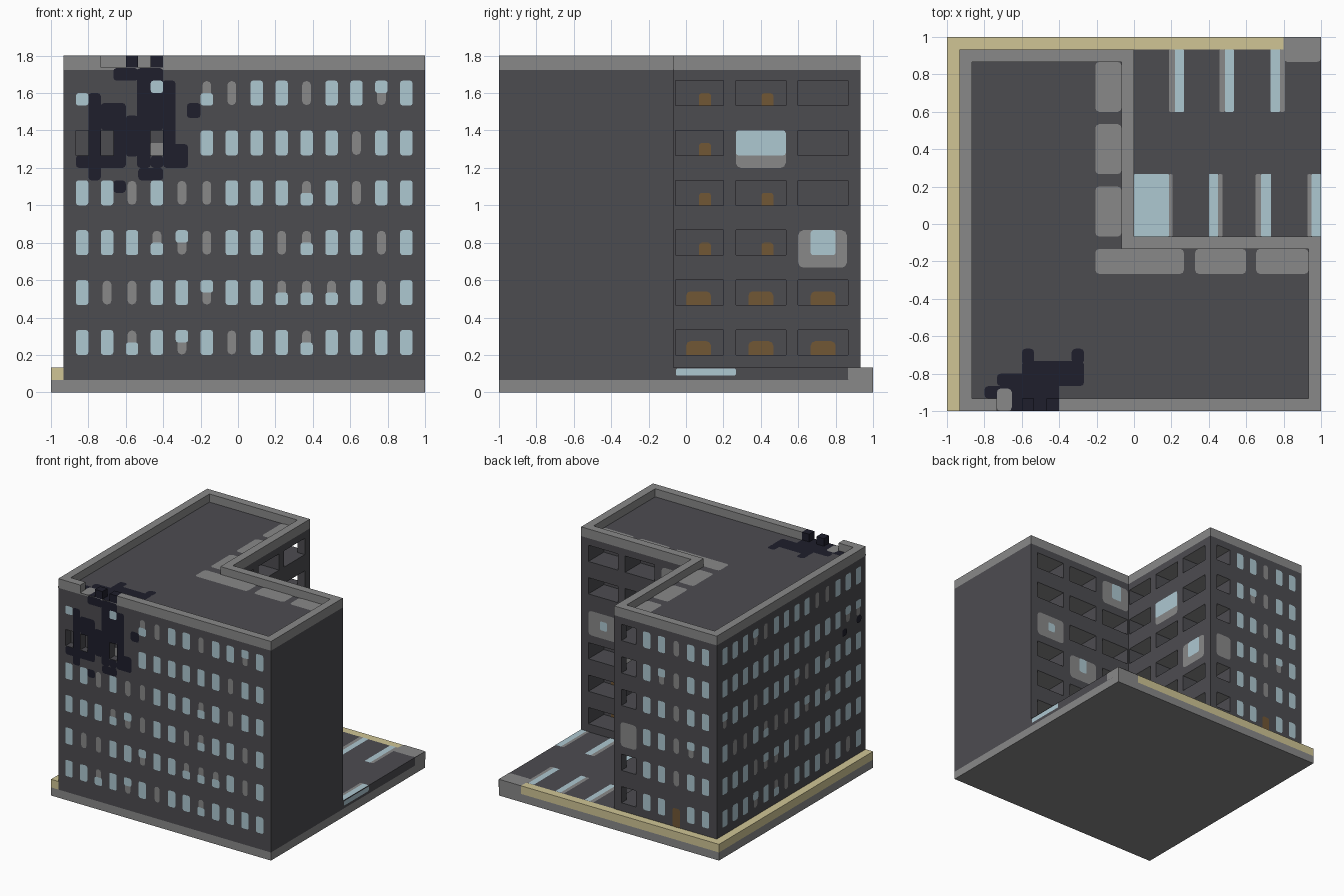
import bpy, bmesh, random

cube = bpy.data.objects.get("Cube")
if cube:
    bpy.data.objects.remove(cube, do_unlink=True)

U = 1 / 15  # one block of the building grid
random.seed(4)


def material(name, color):
    m = bpy.data.materials.new(name)
    m.use_nodes = True
    m.diffuse_color = (*color, 1)
    m.node_tree.nodes["Principled BSDF"].inputs["Base Color"].default_value = (*color, 1)
    return m


WALL = material("dark concrete", (.073, .072, .081))
TRIM = material("light concrete", (.25, .25, .25))
GLASS = material("pale blue glass", (.42, .58, .64))
SAND = material("sandy paving", (.63, .56, .3))
DOOR = material("brown door", (.165, .095, .035))
SOOT = material("soot", (.013, .013, .025))


def finish(name, bm, *mats):
    mesh = bpy.data.meshes.new(name)
    bmesh.ops.scale(bm, vec=(U, U, U), verts=bm.verts)
    bm.to_mesh(mesh)
    bm.free()
    obj = bpy.data.objects.new(name, mesh)
    bpy.context.collection.objects.link(obj)
    for m in mats:
        mesh.materials.append(m)
    return obj


def prism(bm, profile, z0, z1):
    base = bm.faces.new([bm.verts.new((x, y, z0)) for x, y in profile])
    out = bmesh.ops.extrude_face_region(bm, geom=[base])["geom"]
    top = [v for v in out if isinstance(v, bmesh.types.BMVert)]
    bmesh.ops.translate(bm, vec=(0, 0, z1 - z0), verts=top)
    bmesh.ops.recalc_face_normals(bm, faces=bm.faces)


def box(bm, x0, x1, y0, y1, z0, z1):
    prism(bm, [(x0, y0), (x1, y0), (x1, y1), (x0, y1)], z0, z1)


def boxes(name, mat, *sizes):
    bm = bmesh.new()
    for s in sizes:
        box(bm, *s)
    return finish(name, bm, mat)


# Painted plates: each is a rounded rectangle just off one plane
plates = {}
SIDES = {"front": (1, -15, -1), "back": (1, 14, 1), "west": (0, -14, -1),
         "court_north": (1, -1, 1), "court_east": (0, 0, 1), "burnt_hole": (1, -14, -1),
         "yard": (2, 2, 1), "east": (0, 15, 1), "roof": (2, 26, 1),
         "niche_north": (1, -4, 1), "niche_east": (0, -3, 1)}


def plate(group, mat, side, a0, a1, b0, b1, r=.2, layer=1):
    axis, pos, sign = SIDES[side]
    bm = plates.setdefault((group, mat), bmesh.new())
    k = r * .3
    ring = []
    for a, b, sa, sb in ((a0, b0, 1, 1), (a1, b0, -1, 1), (a1, b1, -1, -1), (a0, b1, 1, -1)):
        corner = [(a, b + sb * r), (a + sa * k, b + sb * k), (a + sa * r, b)]
        ring += corner if sa == sb else corner[::-1]
    verts = []
    for a, b in ring:
        co = [a, b]
        co.insert(axis, pos + sign * .035 * layer)
        verts.append(bm.verts.new(co))
    face = bm.faces.new(verts)
    face.normal_update()
    if face.normal[axis] * sign < 0:
        face.normal_flip()


def window(side, a, z, kind):
    # B full glass, G bare concrete, T glass above, L glass below; t, l have no surround
    if kind in "GTL":
        plate("window_surround", TRIM, side, a + .15, a + .85, z + .05, z + 1.95, .3)
    if kind in "BTLtl":
        lo = z + 1 if kind in "Tt" else z
        hi = z + 1 if kind in "Ll" else z + 2
        plate("window_glass", GLASS, side, a, a + 1, lo, hi, .2, 2)


ROWS = [3 + 4 * r for r in range(6)]
COLS = (0, 5, 10)

# Ground slab and paving
boxes("ground_slab", TRIM, (-15, 15, -15, 15, 0, 1))
boxes("courtyard", WALL, (0, 15, -1, 14, 1, 2))
boxes("sandy_path", SAND, (-15, -14, -15, 14, 1, 2), (-15, 12, 14, 15, 1, 2))
boxes("courtyard_corner", TRIM, (12, 15, 14, 15, 1, 2))

# L-shaped building
bm = bmesh.new()
prism(bm, [(-14, -15), (15, -15), (15, -1), (0, -1), (0, 14), (-14, 14)], 1, 26)
building = finish("building", bm, WALL, TRIM)

# Balcony recesses and burnt-out windows
cut = bmesh.new()
closed_east, closed_north = {(4, 1), (2, 2)}, {(5, 0), (3, 2), (2, 1)}
for r, z in enumerate(ROWS):
    for c, s in enumerate(COLS):
        if (r, c) not in closed_east:
            if c == 2:  # corner balcony, open on two sides
                prism(cut, [(.1, 9), (.1, 13), (-1, 13), (-1, 14.5), (-3, 14.5), (-3, 9)], z, z + 2)
            else:
                box(cut, -3, .1, max(s - 1, -.85), s + 3, z, z + 2)
            if r < 2:
                plate("balcony_door", DOOR, "niche_east", s, s + 2, z - .3, z + 1.1, .35)
            elif c < 2:
                plate("balcony_door", DOOR, "niche_east", s + 1.05, s + 2, z - .3, z + 1, .2)
        if (r, c) not in closed_north:
            box(cut, max(s, .15), s + 4, -4, -.9, z, z + 2)
            if r < 2:
                plate("balcony_door", DOOR, "niche_north", s + 1, s + 3, z - .3, z + 1.1, .35)
            elif c < 2:
                plate("balcony_door", DOOR, "niche_north", s + 1, s + 1.95, z - .3, z + 1, .2)
for x in (-13, -11, -7):
    box(cut, x, x + 1, -15.5, -14, 19, 21)
cutter = finish("recess_cutter", cut)
cutter.hide_render = True
mod = building.modifiers.new("recesses", "BOOLEAN")
mod.operation, mod.solver, mod.object = "DIFFERENCE", "EXACT", cutter
deps = bpy.context.evaluated_depsgraph_get()
carved = bpy.data.meshes.new_from_object(building.evaluated_get(deps))
building.modifiers.clear()
building.data = carved
bpy.data.objects.remove(cutter, do_unlink=True)
for f in carved.polygons:  # light balcony ceilings
    f.material_index = int(f.normal.z < -.5)
plate("burnt_window_back", TRIM, "burnt_hole", -7, -6, 19, 20, .05)

# Parapet with a broken stretch, its charred remains and the band below
boxes("parapet", TRIM,
      (-14, -13, -15, 14, 26, 27), (-13, 0, 13, 14, 26, 27), (-1, 0, -1, 13, 26, 27),
      (-1, 15, -2, -1, 26, 27), (14, 15, -15, -2, 26, 27),
      (-13, -11, -15, -14, 26, 27), (-6, 14, -15, -14, 26, 27))
boxes("charred_parapet", SOOT, (-9, -8, -15, -14, 26, 27), (-7, -6, -15, -14, 26, 27))
for side, a0, a1 in (("front", -14, 15), ("back", -14, 0), ("west", -15, 14),
                     ("court_north", 0, 15), ("court_east", -1, 14), ("east", -15, -1)):
    plate("parapet_band", TRIM, side, a0, a1, 25.87, 26.05, .02, .5)

# Front windows, top row first
front = ["l--t-LGBBGBBTB", "-----BBBBBBGBB", "BBGBGGBBBLBGBB",
         "BBBLTGBBGLBBGB", "BGGBBTBBLLLBGB", "BBLBTBGBBLBBBB"]
for z, row in zip(reversed(ROWS), front):
    for i, kind in enumerate(row):
        window("front", -13 + 2 * i, z, kind)

# West and back windows, with the back door
back = ["BBGBB", "BBGTB", "BBGBB", "BTGBB", "BBGBB", "BB-BB"]
for z, row in zip(reversed(ROWS), back):
    for i in range(14):
        window("west", -14 + 2 * i, z, random.choice("BBBBBBGGTL"))
    for i, kind in enumerate(row):
        window("back", -13 + 2 * i, z, kind)
plate("back_door", DOOR, "back", -9, -8, 2, 4.3, .2)

# Glazed balconies: surround, then glass
for side, a0, a1, r in (
        ("court_east", 4, 8, 4), ("court_east", 9, 12.9, 2), ("court_north", .1, 4, 5),
        ("court_north", 10, 14, 3), ("court_north", 5, 9, 2), ("back", -3.1, -.9, 2)):
    z = ROWS[r]
    plate("glazed_balcony_panel", TRIM, side, a0, a1, z - 1, z + 2, .4)
for side, a0, a1, z0, z1 in (
        ("court_east", 4, 8, 19, 21), ("court_east", 10, 12, 11, 13),
        ("court_north", 1.2, 2.6, 23, 25), ("court_north", 11.4, 12.4, 15, 16.1),
        ("court_north", 6.5, 7.6, 11.2, 13)):
    plate("glazed_balcony_glass", GLASS, side, a0, a1, z0, z1, .2, 2)

# Roof pads over the balconies
for s in (-1, 4, 9):
    plate("roof_pad", TRIM, "roof", -3.1, -1, s, s + 4, .3)
for x0, x1 in ((-3.1, 4), (4.9, 9), (9.8, 14)):
    plate("roof_pad", TRIM, "roof", x0, x1, -4, -2, .3)
plate("broken_parapet_base", TRIM, "roof", -11, -9.8, -15, -13.2, .3, 2)

# Courtyard parking strips
for g0, g1, b0, b1 in ((2.8, 3.3, 3.2, 4), (6.85, 7.3, 7.3, 8), (11.7, 12.1, 10.95, 11.7)):
    plate("parking_kerb", TRIM, "yard", g0, g1, 9, 14, .1)
    plate("parking_line", GLASS, "yard", b0, b1, 9, 14, .05)
for g0, g1, b0, b1 in ((2.8, 3.1, 0, 2.8), (6.75, 7.1, 6, 6.75),
                       (6.75 + 3, 10.2, 10.2, 11), (13.9, 14.25, 14.25, 15)):
    plate("parking_kerb", TRIM, "yard", g0, g1, -1, 4, .1)
    plate("parking_line", GLASS, "yard", b0, b1, -1, 4, .05)
plate("kerb_corner", TRIM, "yard", 12, 15, 13, 15, .3)
plate("kerb_corner", TRIM, "east", 13, 15, 1, 2, .05)
plate("edge_line", GLASS, "east", -.8, 4, 1.35, 1.9, .1)

# Fire damage on the front, the side and the roof
for a in ((-12, -11, 17, 24), (-11, -9, 21, 23.2), (-8.1, -6, 21, 26),
          (-8.1, -7, 18, 21.5), (-9, -8, 18.9, 22.2), (-6, -5, 18, 24),
          (-7, -6, 18, 19), (-6, -4, 18, 19.9), (-13, -9, 18, 19),
          (-10, -8, 25, 26), (-10, -9, 16, 17), (-8, -6, 17, 18),
          (-4.1, -3, 22, 23.2), (-10, -9, 18.5, 21.5), (-6.1, -5, 23, 25)):
    plate("soot_front", SOOT, "front", *a, .25)
for y, z in ((-14, 18.2), (-11.2, 17.6)):
    plate("soot_side", SOOT, "west", y, y + .9, z, z + .9, .3, 2.8)
for a in ((-9, -4, -13, -11), (-12, -9, -14, -13), (-10, -6, -15, -12),
          (-9, -8, -11.3, -10), (-5, -4, -11.2, -10), (-11, -9, -13, -12)):
    plate("soot_roof", SOOT, "roof", *a, .3, 1.5)

for (group, mat), bm in plates.items():
    finish(group, bm, mat)
